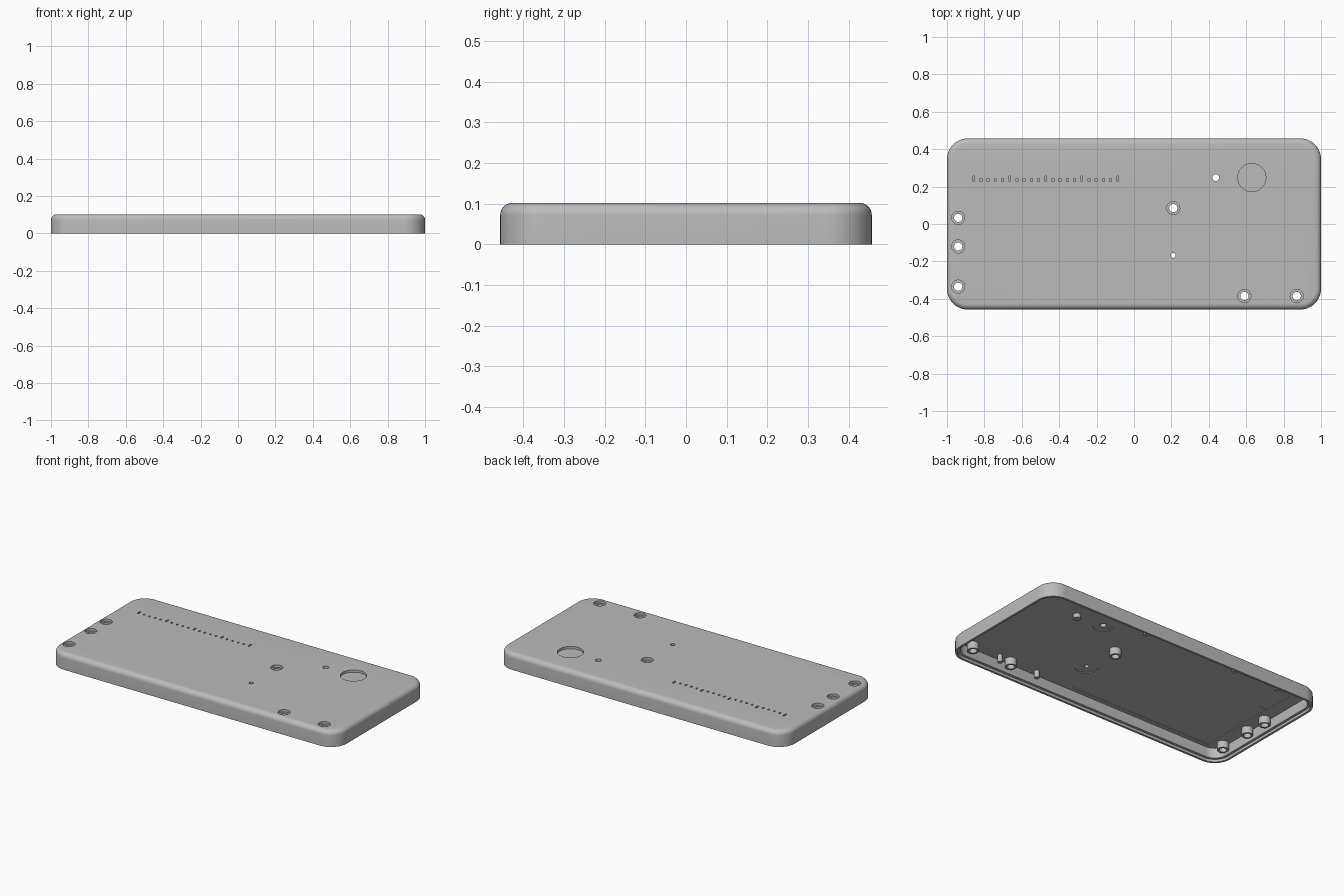
import bpy, bmesh
from math import sin, cos, pi, radians

if "Cube" in bpy.data.objects:
    bpy.data.objects.remove(bpy.data.objects["Cube"])

HX, HY, HEIGHT, CORNER, FILLET = 1.0, 0.457, 0.102, 0.11, 0.03
CEILING = 0.08

grey = bpy.data.materials.new("light grey plastic")
grey.use_nodes = True
color = (0.5, 0.5, 0.5, 1)
grey.diffuse_color = color
grey.node_tree.nodes["Principled BSDF"].inputs["Base Color"].default_value = color


def finish(bm, name):
    bmesh.ops.recalc_face_normals(bm, faces=bm.faces)
    mesh = bpy.data.meshes.new(name)
    bm.to_mesh(mesh)
    bm.free()
    obj = bpy.data.objects.new(name, mesh)
    bpy.context.collection.objects.link(obj)
    mesh.materials.append(grey)
    return obj


def activate(obj):
    bpy.ops.object.select_all(action='DESELECT')
    obj.select_set(True)
    bpy.context.view_layer.objects.active = obj


def loft(bm, sections, steps=12):
    """Stack of rounded rectangles, each given as (inset, z)."""
    rings = []
    for inset, z in sections:
        r = CORNER - inset
        ring = []
        for q, (sx, sy) in enumerate(((1, 1), (-1, 1), (-1, -1), (1, -1))):
            for i in range(steps + 1):
                a = (q + i / steps) * pi / 2
                ring.append(bm.verts.new((sx * (HX - CORNER) + r * cos(a),
                                          sy * (HY - CORNER) + r * sin(a), z)))
        rings.append(ring)
    for low, high in zip(rings, rings[1:]):
        for i in range(len(low)):
            j = (i + 1) % len(low)
            bm.faces.new((low[i], low[j], high[j], high[i]))
    bm.faces.new(rings[0][::-1])
    bm.faces.new(rings[-1])


def cylinder(bm, x, y, r, z0, z1, sides=32):
    made = bmesh.ops.create_cone(bm, cap_ends=True, segments=sides,
                                 radius1=r, radius2=r, depth=z1 - z0)
    bmesh.ops.translate(bm, verts=made["verts"], vec=(x, y, (z0 + z1) / 2))


def box(bm, x0, x1, y0, y1, z0, z1):
    made = bmesh.ops.create_cube(bm, size=1)
    bmesh.ops.scale(bm, verts=made["verts"], vec=(x1 - x0, y1 - y0, z1 - z0))
    bmesh.ops.translate(bm, verts=made["verts"],
                        vec=((x0 + x1) / 2, (y0 + y1) / 2, (z0 + z1) / 2))


def cut(target, bm):
    cutter = finish(bm, "cutter")
    cutter.hide_render = True
    mod = target.modifiers.new("cut", 'BOOLEAN')
    mod.operation = 'DIFFERENCE'
    mod.solver = 'EXACT'
    mod.object = cutter
    activate(target)
    bpy.ops.object.modifier_apply(modifier=mod.name)
    bpy.data.objects.remove(cutter)


def smooth(obj):
    activate(obj)
    bpy.ops.object.shade_smooth_by_angle(angle=radians(30))


# Cover with rounded corners and a filleted top edge
bm = bmesh.new()
arc = [i * pi / 16 for i in range(9)]
loft(bm, [(0, 0)] + [(FILLET * (1 - cos(a)), HEIGHT - FILLET + FILLET * sin(a)) for a in arc])
cover = finish(bm, "cover_shell")

# Hollow inside with a stepped lip along the rim
bm = bmesh.new()
loft(bm, [(0.014, -0.02), (0.014, 0.016), (0.03, 0.016), (0.03, CEILING)])
cut(cover, bm)

# Screw holes: wide sink on top, narrow hole all the way through
screws = [(-0.94, 0.033), (-0.94, -0.12), (-0.94, -0.335),
          (0.21, 0.085), (0.59, -0.385), (0.87, -0.385)]
bm = bmesh.new()
for x, y in screws:
    cylinder(bm, x, y, 0.035, 0.087, 0.12)
# Shallow round window recess
cylinder(bm, 0.63, 0.248, 0.075, 0.087, 0.12, 64)
# Engraved scale, every fifth tick longer
for i in range(21):
    x = -0.857 + i * 0.0385
    top = 0.257 if i % 5 == 0 else 0.243
    box(bm, x - 0.005, x + 0.005, 0.228, top, 0.09, 0.12)
# Shallow pockets in the ceiling: large plate, side slot, two round seats
box(bm, -0.885, 0.12, -0.40, 0.113, 0.06, 0.084)
box(bm, -0.89, -0.83, 0.118, 0.31, 0.06, 0.084)
cylinder(bm, 0.437, 0.248, 0.06, 0.06, 0.084, 48)
cylinder(bm, 0.21, -0.168, 0.07, 0.06, 0.084, 48)
cut(cover, bm)

bm = bmesh.new()
for x, y in screws:
    cylinder(bm, x, y, 0.022, 0.05, 0.15)
cylinder(bm, 0.437, 0.248, 0.018, 0.05, 0.15)
cylinder(bm, 0.21, -0.168, 0.013, 0.05, 0.15)
cut(cover, bm)
smooth(cover)

# Hollow screw bosses hanging from the ceiling
for n, (x, y) in enumerate(screws):
    bm = bmesh.new()
    cylinder(bm, x, y, 0.034, 0.035, 0.0835)
    boss = finish(bm, f"screw_boss_{n + 1}")
    bm = bmesh.new()
    cylinder(bm, x, y, 0.022, 0, 0.15)
    cut(boss, bm)
    smooth(boss)

# Locating pins on the ceiling
pins = [(0.67, -0.385), (0.395, -0.387), (0.235, 0.385), (-0.42, 0.385), (-0.735, 0.385)]
for n, (x, y) in enumerate(pins):
    bm = bmesh.new()
    cylinder(bm, x, y, 0.015, 0.035, 0.083, 20)
    smooth(finish(bm, f"locating_pin_{n + 1}"))

# Stud under the round window
bm = bmesh.new()
cylinder(bm, 0.63, 0.248, 0.022, 0.055, 0.083, 24)
smooth(finish(bm, "window_stud"))
